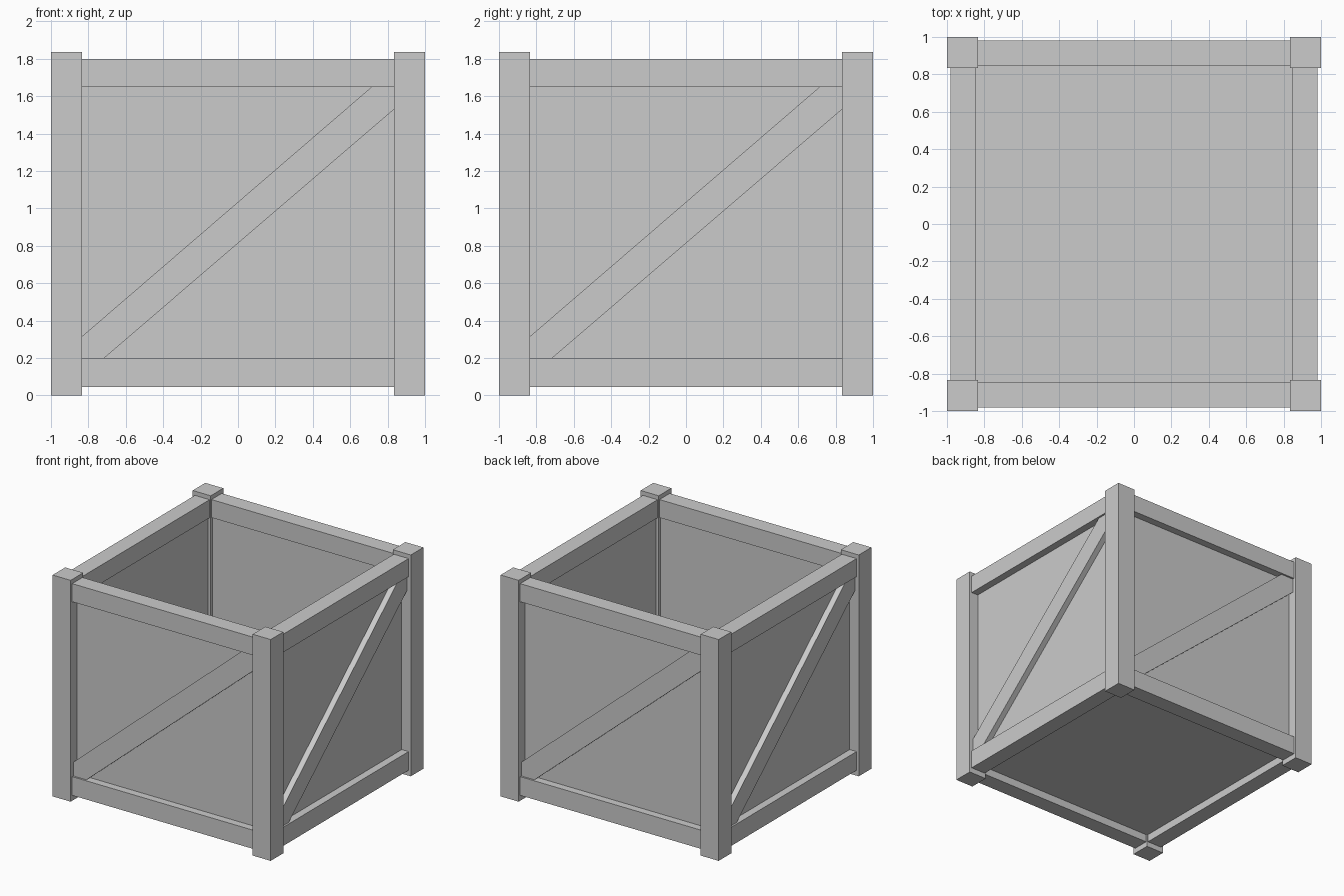
import bpy, bmesh
from math import pi
from mathutils import Matrix

cube = bpy.data.objects.get("Cube")
if cube:
    bpy.data.objects.remove(cube, do_unlink=True)

GREY = (0.6, 0.6, 0.6, 1)
grey = bpy.data.materials.new("plain grey")
grey.use_nodes = True
grey.diffuse_color = GREY
grey.node_tree.nodes["Principled BSDF"].inputs["Base Color"].default_value = GREY

POST_IN = 0.835          # inner face of the posts
RAIL_IN, RAIL_OUT = 0.845, 0.98
PANEL_IN, PANEL_OUT = 0.86, 0.917
BRACE_OUT = 0.965
LOW, HIGH = (0.045, 0.2), (1.65, 1.8)   # heights of the rails


def slab(name, outline, y0, y1, turn=0):
    """Extrude an x-z outline from y0 to y1, then turn it about z."""
    bm = bmesh.new()
    face = bm.faces.new([bm.verts.new((x, y0, z)) for x, z in outline])
    new = bmesh.ops.extrude_face_region(bm, geom=[face])["geom"]
    moved = [v for v in new if isinstance(v, bmesh.types.BMVert)]
    bmesh.ops.translate(bm, verts=moved, vec=(0, y1 - y0, 0))
    bmesh.ops.recalc_face_normals(bm, faces=bm.faces)
    bm.transform(Matrix.Rotation(turn, 4, "Z"))
    mesh = bpy.data.meshes.new(name)
    bm.to_mesh(mesh)
    bm.free()
    mesh.materials.append(grey)
    obj = bpy.data.objects.new(name, mesh)
    bpy.context.collection.objects.link(obj)
    return obj


def rect(x0, x1, z0, z1):
    return [(x0, z0), (x1, z0), (x1, z1), (x0, z1)]


# Diagonal plank, trimmed to the corners between posts and rails
brace = [(-POST_IN, LOW[1]), (-0.715, LOW[1]), (POST_IN, 1.53),
         (POST_IN, HIGH[0]), (0.715, HIGH[0]), (-POST_IN, 0.315)]

# Four identical sides, each with the post at its right-hand end
for i, side in enumerate(("front", "left", "back", "right")):
    turn = i * pi / 2
    slab(side + "_post", rect(POST_IN, 1, 0, 1.835), -1, -POST_IN, turn)
    for label, (z0, z1) in (("bottom", LOW), ("top", HIGH)):
        slab(f"{side}_{label}_rail", rect(-POST_IN, POST_IN, z0, z1),
             -RAIL_OUT, -RAIL_IN, turn)
    slab(side + "_panel", rect(-POST_IN, POST_IN, LOW[1], HIGH[0]),
         -PANEL_OUT, -PANEL_IN, turn)
    slab(side + "_brace", brace, -BRACE_OUT, -PANEL_OUT, turn)

# Floor set between the bottom rails
slab("floor", rect(-RAIL_IN, RAIL_IN, 0.11, 0.17), -RAIL_IN, RAIL_IN)
